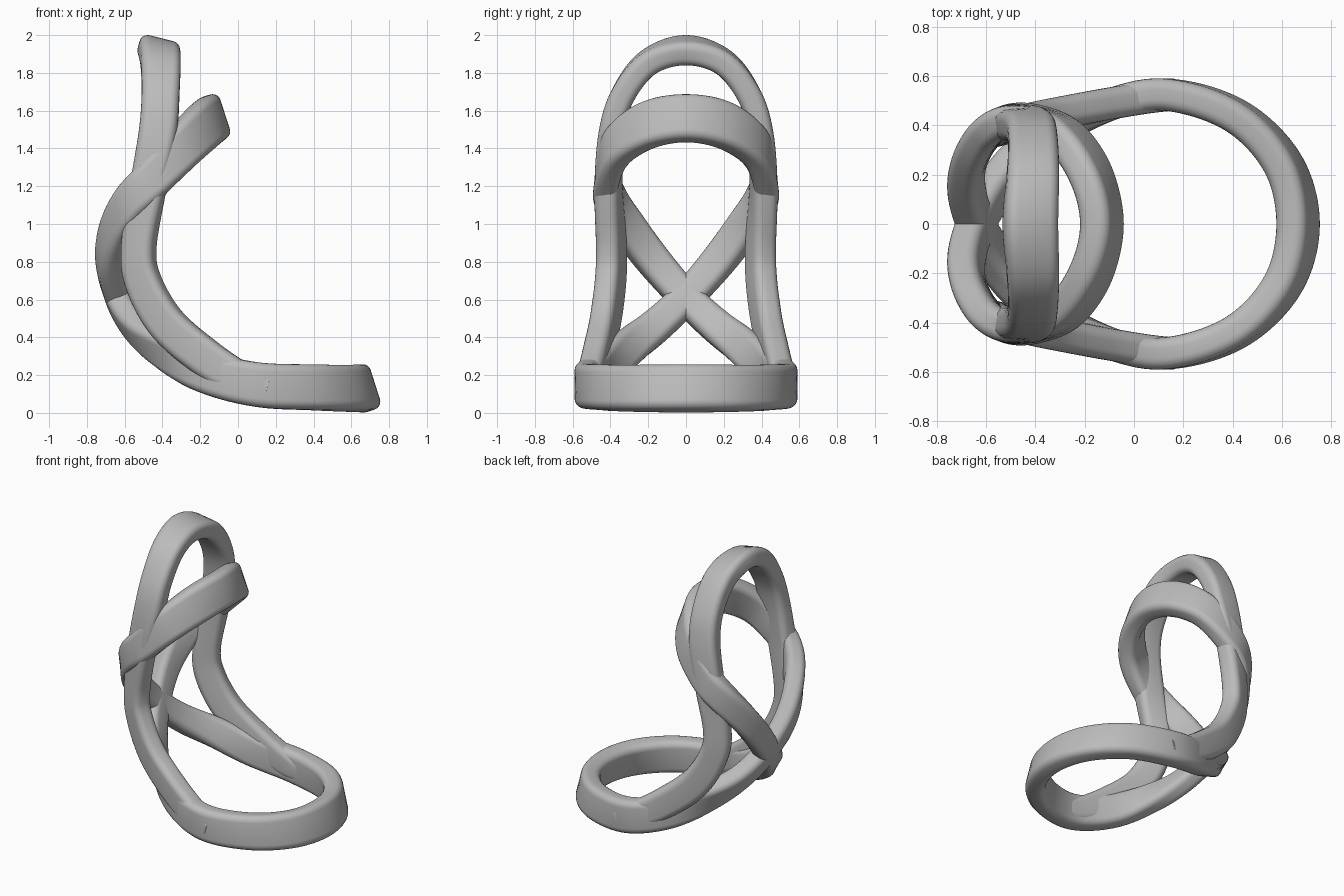
import bpy, bmesh, math
from mathutils import Vector

if "Cube" in bpy.data.objects:
    bpy.data.objects.remove(bpy.data.objects["Cube"])

grey = bpy.data.materials.new("satin grey")
grey.use_nodes = True
grey.diffuse_color = (0.5, 0.5, 0.5, 1)
grey.node_tree.nodes["Principled BSDF"].inputs["Base Color"].default_value = (0.5, 0.5, 0.5, 1)


def flip(key):
    """Reflect a path key across the middle plane."""
    p, n, w = key
    return (Vector((p.x, -p.y, p.z)), Vector((n.x, -n.y, n.z)), w)


def spline(a, b, c, d, t):
    return 0.5 * (2 * b + (c - a) * t + (2 * a - 5 * b + 4 * c - d) * t ** 2
                  + (3 * b - a - 3 * c + d) * t ** 3)


def rounded_section(width, thick, radius=0.045, steps=5):
    """Rounded rectangle as (across, outward) pairs."""
    out = []
    for k, (sx, sy) in enumerate(((1, 1), (-1, 1), (-1, -1), (1, -1))):
        for i in range(steps + 1):
            a = math.pi / 2 * (k + i / steps)
            out.append((sx * (width / 2 - radius) + radius * math.cos(a),
                        sy * (thick / 2 - radius) + radius * math.sin(a)))
    return out


def band(name, rows, thick, open_end, steps=10):
    """Sweep a half band through keys (position, outward, width), then mirror it."""
    keys = [(Vector(p), Vector(n).normalized(), w) for p, n, w in rows]
    last = keys[-1] if open_end else flip(keys[-2])
    ext = [flip(keys[1])] + keys + [last]
    samples = []
    for i in range(1, len(ext) - 2):
        for s in range(steps):
            samples.append([spline(*(ext[i + j][c] for j in (-1, 0, 1, 2)), s / steps)
                            for c in range(3)])
    samples.append(list(keys[-1]))

    bm = bmesh.new()
    rings = []
    for i, (p, n, w) in enumerate(samples):
        before = samples[i - 1][0] if i else flip(samples[1])[0]
        if i + 1 < len(samples):
            after = samples[i + 1][0]
        else:
            after = p if open_end else flip(samples[i - 1])[0]
        tangent = (after - before).normalized()
        n = (n - tangent * n.dot(tangent)).normalized()
        across = tangent.cross(n)
        rings.append([bm.verts.new(p + across * u + n * v)
                      for u, v in rounded_section(w, thick)])
    for a, b in zip(rings, rings[1:]):
        for k in range(len(a)):
            m = (k + 1) % len(a)
            bm.faces.new((a[k], a[m], b[m], b[k]))
    if open_end:
        bm.faces.new(rings[-1])
    bmesh.ops.recalc_face_normals(bm, faces=bm.faces)
    mesh = bpy.data.meshes.new(name)
    bm.to_mesh(mesh)
    bm.free()
    mesh.materials.append(grey)
    obj = bpy.data.objects.new(name, mesh)
    bpy.context.collection.objects.link(obj)
    mirror = obj.modifiers.new("Mirror", 'MIRROR')
    mirror.use_axis = (False, True, False)
    mirror.merge_threshold = 0.0005
    bpy.ops.object.select_all(action='DESELECT')
    obj.select_set(True)
    bpy.context.view_layer.objects.active = obj
    bpy.ops.object.shade_smooth_by_angle(angle=math.radians(40))
    return obj


# Figure-eight band: upper ring, crossing at the rear, base ring
band("figure_eight_band", [
    ((-.13, 0, 1.56), (.93, 0, .3), .25),
    ((-.18, .21, 1.52), (.7, .65, .22), .25),
    ((-.3, .37, 1.4), (.35, .93, .1), .23),
    ((-.46, .42, 1.23), (-.1, 1, 0), .21),
    ((-.57, .39, 1.11), (-.5, .85, 0), .2),
    ((-.65, .29, .96), (-.8, .6, 0), .19),
    ((-.68, .16, .79), (-.95, .3, -.05), .18),
    ((-.64, 0, .61), (-.95, 0, -.3), .17),
    ((-.55, -.16, .46), (-.8, -.3, -.5), .18),
    ((-.41, -.31, .345), (-.6, -.65, -.4), .2),
    ((-.18, -.45, .22), (-.25, -.95, -.1), .22),
    ((.1, -.525, .15), (0, -1, 0), .235),
    ((.4, -.445, .135), (.5, -.85, .1), .24),
    ((.6, -.25, .13), (.83, -.5, .22), .245),
    ((.665, 0, .13), (.95, 0, .3), .25),
], 0.13, open_end=False)

# Arched back: top arch running down both sides into the base
band("back_arch", [
    ((-.42, 0, 1.92), (.25, 0, 1), .22),
    ((-.41, .2, 1.855), (.12, .6, .8), .21),
    ((-.41, .335, 1.68), (0, .9, .35), .2),
    ((-.425, .395, 1.48), (-.05, 1, .15), .2),
    ((-.475, .41, 1.2), (-.2, 1, .05), .19),
    ((-.525, .395, .88), (-.4, .9, 0), .18),
    ((-.5, .4, .69), (-.4, .9, 0), .19),
    ((-.375, .43, .47), (-.35, .93, 0), .2),
    ((-.16, .475, .285), (-.25, .97, 0), .2),
    ((.03, .51, .17), (-.1, 1, 0), .18),
    ((.16, .525, .13), (0, 1, 0), .14),
], 0.13, open_end=True)
